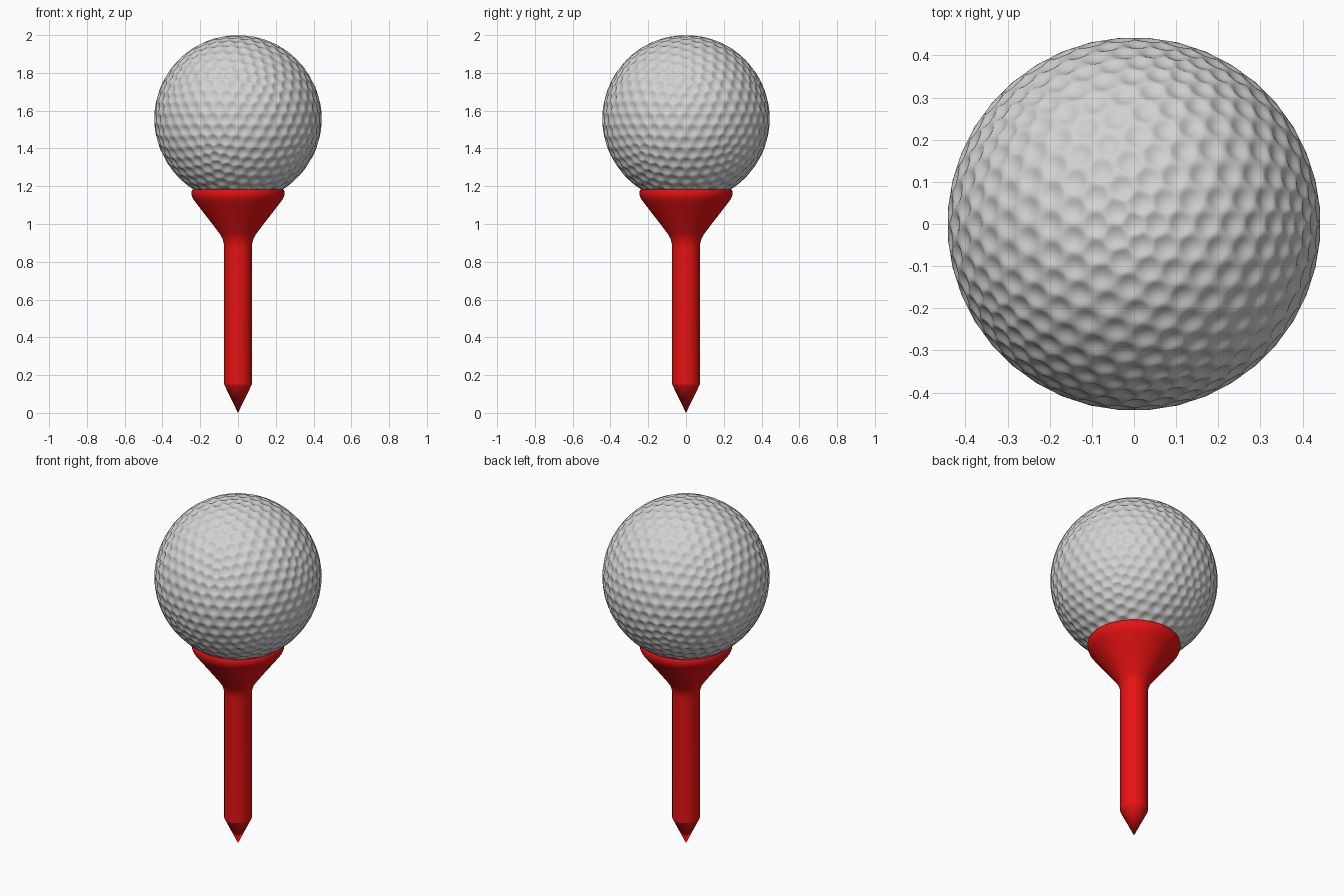
import bpy, bmesh, math
from mathutils import kdtree

if "Cube" in bpy.data.objects:
    bpy.data.objects.remove(bpy.data.objects["Cube"])

BALL_R, BALL_Z = 0.443, 1.557


def material(name, rgb):
    m = bpy.data.materials.new(name)
    m.diffuse_color = (*rgb, 1)
    m.use_nodes = True
    m.node_tree.nodes["Principled BSDF"].inputs["Base Color"].default_value = m.diffuse_color
    return m


def finish(bm, name, mat, angle):
    me = bpy.data.meshes.new(name)
    bm.to_mesh(me)
    bm.free()
    ob = bpy.data.objects.new(name, me)
    bpy.context.collection.objects.link(ob)
    me.materials.append(mat)
    bpy.ops.object.select_all(action='DESELECT')
    ob.select_set(True)
    bpy.context.view_layer.objects.active = ob
    bpy.ops.object.shade_smooth_by_angle(angle=math.radians(angle))
    return ob


# ball: dense icosphere pressed in around the vertices of a coarser one
centres = bmesh.new()
bmesh.ops.create_icosphere(centres, subdivisions=4, radius=1)
tree = kdtree.KDTree(len(centres.verts))
for i, v in enumerate(centres.verts):
    tree.insert(v.co.normalized(), i)
tree.balance()
centres.free()

bm = bmesh.new()
bmesh.ops.create_icosphere(bm, subdivisions=7, radius=1)
DIMPLE_R, DEPTH = 0.072, 0.0095
for v in bm.verts:
    n = v.co.normalized()
    t = min(tree.find(n)[2] / DIMPLE_R, 1)
    v.co = n * (BALL_R - DEPTH * (1 - t * t) ** 1.3)
    v.co.z += BALL_Z
finish(bm, "ball", material("ball white", (0.64, 0.64, 0.64)), 60)

# tee: lathed profile, pointed tip, flared head and a cup following the ball
profile = [(0, 0), (0.073, 0.15), (0.073, 0.87), (0.075, 0.895), (0.081, 0.92),
           (0.093, 0.943), (0.145, 1.012), (0.225, 1.115), (0.238, 1.133),
           (0.245, 1.15), (0.247, 1.163), (0.245, 1.175), (0.24, 1.182), (0.234, 1.184)]
for k in range(1, 9):
    a = math.radians(31.5 * (1 - k / 8))
    profile.append(((BALL_R + 0.001) * math.sin(a), BALL_Z - (BALL_R + 0.001) * math.cos(a)))
bm = bmesh.new()
vs = [bm.verts.new((r, 0, z)) for r, z in profile]
es = [bm.edges.new(p) for p in zip(vs, vs[1:])]
bmesh.ops.spin(bm, geom=vs + es, cent=(0, 0, 0), axis=(0, 0, 1),
               angle=math.tau, steps=64, use_merge=True)
bmesh.ops.remove_doubles(bm, verts=bm.verts, dist=1e-5)
bmesh.ops.recalc_face_normals(bm, faces=bm.faces)
finish(bm, "tee", material("tee red", (0.8, 0.006, 0.006)), 25)
